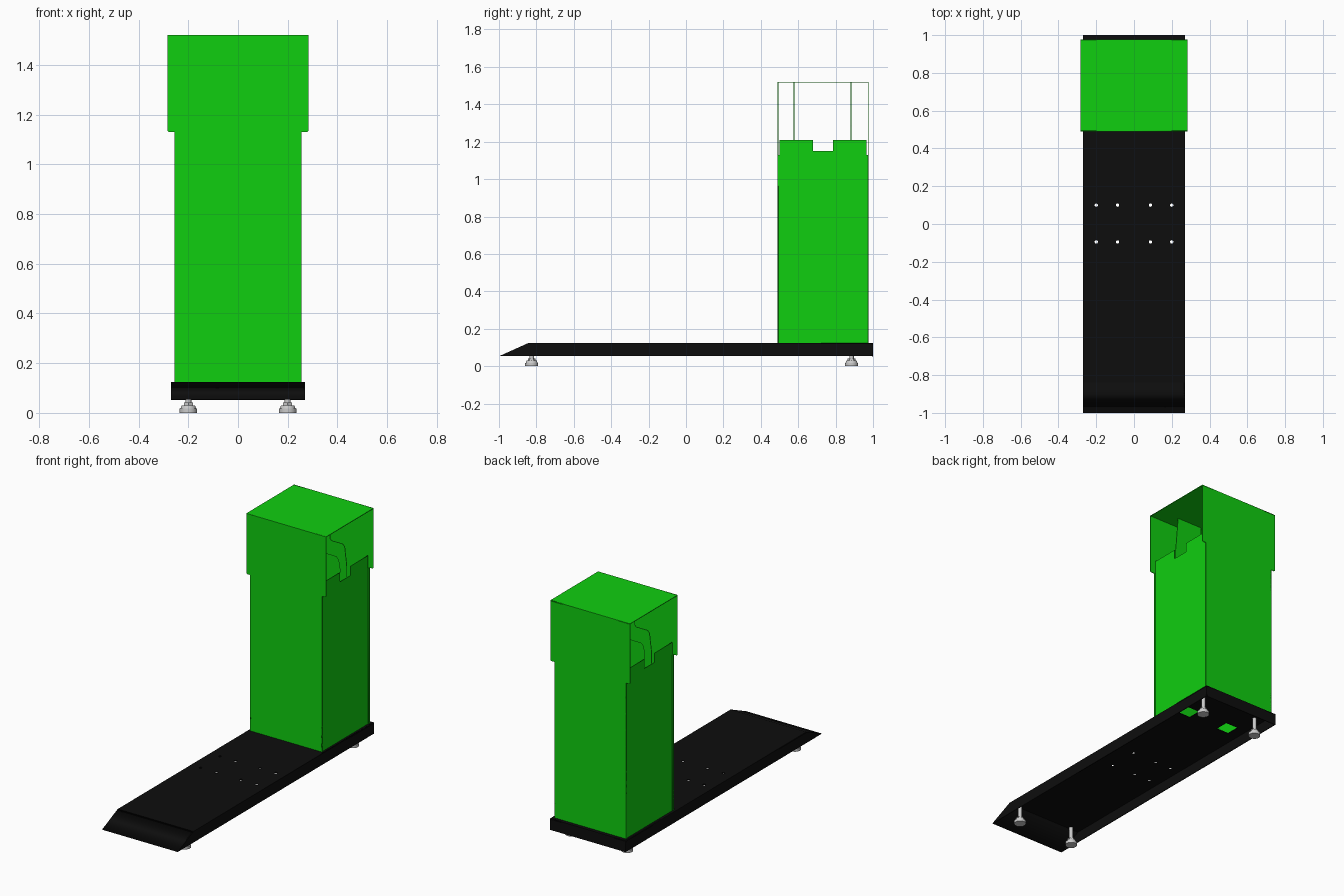
import bpy, bmesh
from math import radians, sin, cos, tau
from mathutils import Matrix

if "Cube" in bpy.data.objects:
    bpy.data.objects.remove(bpy.data.objects["Cube"])


def material(name, rgb):
    m = bpy.data.materials.new(name)
    m.diffuse_color = (*rgb, 1)
    m.use_nodes = True
    m.node_tree.nodes["Principled BSDF"].inputs["Base Color"].default_value = m.diffuse_color
    return m


GREEN = material("green_paint", (0.005, 0.62, 0.005))
BLACK = material("black_paint", (0.004, 0.004, 0.004))
PLANES = {"XY": (0, 0, 0), "XZ": (radians(90), 0, 0), "YZ": (radians(90), 0, radians(90))}


def sheet(name, plane, offset, outline, mat, holes=(), thick=0.005):
    """Flat sheet cut from a 2D outline with holes, centred at offset along its normal."""
    cu = bpy.data.curves.new(name, 'CURVE')
    cu.dimensions, cu.fill_mode, cu.extrude = '2D', 'BOTH', thick / 2
    for loop in (outline, *holes):
        sp = cu.splines.new('POLY')
        sp.points.add(len(loop) - 1)
        for p, (a, b) in zip(sp.points, loop):
            p.co = (a, b, 0, 1)
        sp.use_cyclic_u = True
    tmp = bpy.data.objects.new(name + "_curve", cu)
    bpy.context.collection.objects.link(tmp)
    bpy.context.view_layer.update()
    me = bpy.data.meshes.new_from_object(tmp.evaluated_get(bpy.context.evaluated_depsgraph_get()))
    bpy.data.objects.remove(tmp)
    me.materials.clear()
    me.materials.append(mat)
    ob = bpy.data.objects.new(name, me)
    ob.rotation_euler = PLANES[plane]
    ob.location["YXZ".index({"XY": "Z", "XZ": "X", "YZ": "Y"}[plane])] = offset
    bpy.context.collection.objects.link(ob)
    return ob


def rect(x0, x1, y0, y1):
    return [(x0, y0), (x1, y0), (x1, y1), (x0, y1)]


def circle(x, y, r, n=16):
    return [(x + r * cos(tau * i / n), y + r * sin(tau * i / n)) for i in range(n)]


def mirrored(right):
    """Complete a right half outline (bottom to top) by mirroring it."""
    return right + [(-x, y) for x, y in reversed(right)]


# Base tray: folded sheet, open underneath, with a ramp at the front
holes = [circle(x, y, 0.009) for x in (-0.2, -0.087, 0.087, 0.2) for y in (-0.095, 0.1)]
holes += [rect(s * 0.15 - 0.045, s * 0.15 + 0.045, 0.645, 0.735) for s in (-1, 1)]
sheet("base_top", "XY", 0.1225, rect(-0.27, 0.27, -0.84, 1), BLACK, holes)
sheet("base_ramp", "YZ", 0, [(-1, 0.053), (-0.84, 0.125), (-0.84, 0.119), (-0.985, 0.053)],
      BLACK, thick=0.54)
sheet("base_back_flange", "XZ", 0.9975, rect(-0.27, 0.27, 0.052, 0.125), BLACK)
for s, side in ((-1, "left"), (1, "right")):
    sheet("base_flange_" + side, "YZ", s * 0.2675,
          [(-1, 0.053), (1, 0.053), (1, 0.125), (-0.84, 0.125)], BLACK)

# Tower front and back: narrow below, wide at the hood, with rounded lower hood corners
panel = mirrored([(0.256, 0.125), (0.256, 1.13), (0.279, 1.13), (0.284, 1.135), (0.284, 1.52)])
sheet("tower_front_panel", "XZ", 0.492, panel, GREEN, thick=0.004)
sheet("tower_back_panel", "XZ", 0.975, panel, GREEN, thick=0.004)
sheet("hood_top", "XY", 1.518, rect(-0.284, 0.284, 0.49, 0.977), GREEN, thick=0.004)

# Tower sides with cable notch, plus the narrow returns of the front and back panels
side_outline = [(0.5, 0.125), (0.965, 0.125), (0.965, 1.21), (0.785, 1.21), (0.785, 1.15),
                (0.68, 1.15), (0.68, 1.21), (0.5, 1.21)]
for s, side in ((-1, "left"), (1, "right")):
    sheet("tower_side_" + side, "YZ", s * 0.251, side_outline, GREEN, thick=0.004)
    sheet("front_return_" + side, "YZ", s * 0.254, rect(0.49, 0.502, 0.125, 1.13), GREEN, thick=0.004)
    sheet("back_return_" + side, "YZ", s * 0.254, rect(0.963, 0.977, 0.125, 1.13), GREEN, thick=0.004)

# Inner brackets: arched plates with a neck to the hood, turned half round to each other
for name, y, s in (("inner_bracket_front", 0.577, -1), ("inner_bracket_back", 0.882, 1)):
    arch = [(-0.16, 0.125), (0.16, 0.125), (0.16, 1.15), (0.145, 1.27), (0.13, 1.285),
            (0.05, 1.285), (0.04, 1.295), (0.04, 1.517), (-0.14, 1.517), (-0.16, 1.285)]
    window = [(-0.11, 0.9), (0.11, 0.9), (0.11, 1.12), (0.1, 1.175), (0.085, 1.19),
              (-0.085, 1.19), (-0.1, 1.175), (-0.11, 1.12)]
    sheet(name, "XZ", y, [(s * a, b) for a, b in arch], GREEN, [window], thick=0.004)


# Levelling feet: pad, shoulder, hex nut and threaded stem
def foot(name, x, y):
    bm = bmesh.new()
    for n, r0, r1, z0, z1 in ((32, 0.035, 0.035, 0, 0.018), (32, 0.031, 0.027, 0.018, 0.03),
                              (6, 0.021, 0.021, 0.03, 0.042), (20, 0.012, 0.012, 0.042, 0.12)):
        bmesh.ops.create_cone(bm, cap_ends=True, segments=n, radius1=r0, radius2=r1,
                              depth=z1 - z0, matrix=Matrix.Translation((0, 0, (z0 + z1) / 2)))
    me = bpy.data.meshes.new(name)
    bm.to_mesh(me)
    bm.free()
    ob = bpy.data.objects.new(name, me)
    ob.location = (x, y, 0)
    bpy.context.collection.objects.link(ob)
    bpy.ops.object.select_all(action='DESELECT')
    ob.select_set(True)
    bpy.context.view_layer.objects.active = ob
    bpy.ops.object.shade_smooth_by_angle(angle=radians(30))


for sx, side in ((-1, "left"), (1, "right")):
    foot("front_foot_" + side, sx * 0.2, -0.825)
    foot("back_foot_" + side, sx * 0.2, 0.885)
